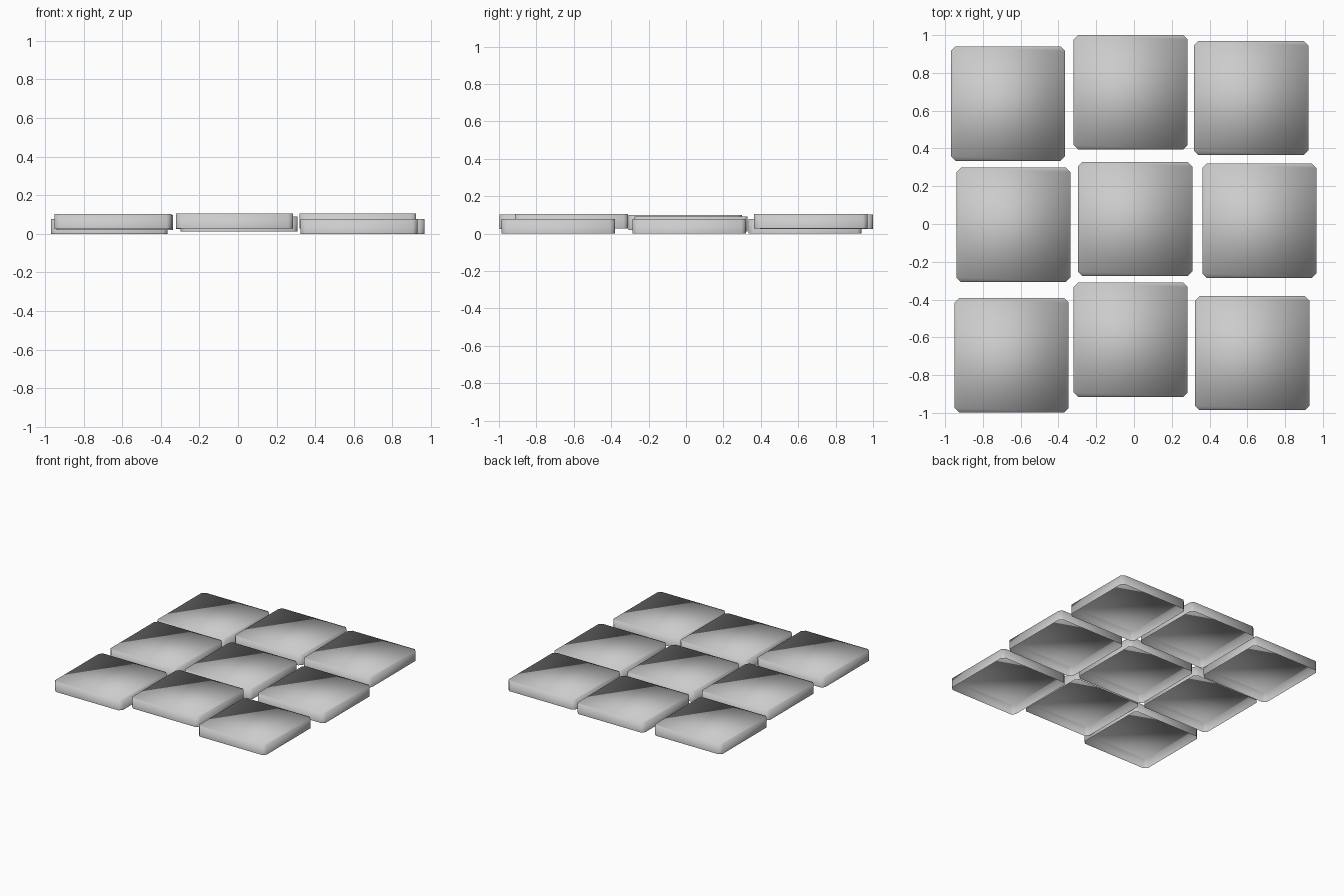
import bpy, bmesh

if "Cube" in bpy.data.objects:
    bpy.data.objects.remove(bpy.data.objects["Cube"])

SIZE = 0.605      # side of each paving slab
THICK = 0.078     # slab height
CHAMFER = 0.024   # cut across the upright corners

# centre x, centre y, underside z
slabs = {
    "back_left": (-0.667, 0.637, 0.0),
    "back_middle": (-0.018, 0.697, 0.024),
    "back_right": (0.620, 0.667, 0.027),
    "centre_left": (-0.638, -0.004, 0.020),
    "centre_middle": (0.006, 0.027, 0.012),
    "centre_right": (0.664, 0.017, 0.0),
    "front_left": (-0.648, -0.695, 0.024),
    "front_middle": (-0.018, -0.613, 0.027),
    "front_right": (0.626, -0.683, 0.0),
}


def make_slab(name, location):
    h, c = SIZE / 2, SIZE / 2 - CHAMFER
    outline = [(-c, -h), (c, -h), (h, -c), (h, c),
               (c, h), (-c, h), (-h, c), (-h, -c)]
    bm = bmesh.new()
    low = [bm.verts.new((x, y, 0)) for x, y in outline]
    high = [bm.verts.new((x, y, THICK)) for x, y in outline]
    # top and walls, hollow underneath
    bm.faces.new(high)
    for i in range(8):
        j = (i + 1) % 8
        bm.faces.new((low[i], low[j], high[j], high[i]))
    for face in bm.faces:
        face.smooth = True
    mesh = bpy.data.meshes.new(name)
    bm.to_mesh(mesh)
    bm.free()
    obj = bpy.data.objects.new(name, mesh)
    obj.location = location
    bpy.context.collection.objects.link(obj)


for place, location in slabs.items():
    make_slab("slab_" + place, location)
